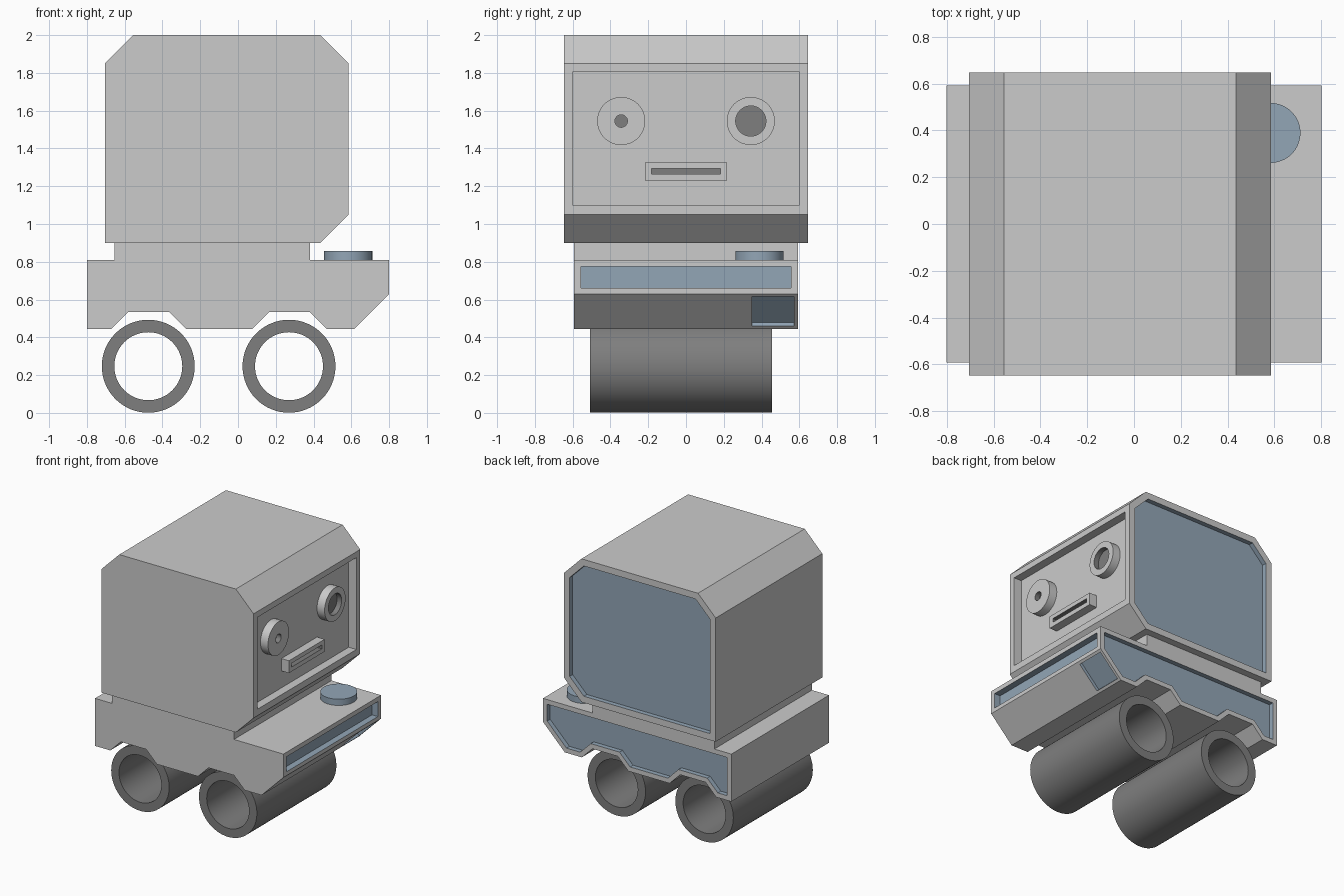
import bpy, bmesh, math
from mathutils import Matrix

if "Cube" in bpy.data.objects:
    bpy.data.objects.remove(bpy.data.objects["Cube"])


def material(name, color):
    m = bpy.data.materials.new(name)
    m.diffuse_color = (*color, 1)
    m.use_nodes = True
    m.node_tree.nodes["Principled BSDF"].inputs["Base Color"].default_value = m.diffuse_color
    return m


BLUE = material("slate_blue", (0.29, 0.38, 0.47))
DARK = material("dark_grey", (0.21, 0.21, 0.21))


def finish(name, bm, accent=None, all_accent=False):
    """Turn a bmesh into an object; slot 0 is plain grey, slot 1 the accent."""
    bmesh.ops.recalc_face_normals(bm, faces=bm.faces)
    if all_accent:
        for f in bm.faces:
            f.material_index = 1
    mesh = bpy.data.meshes.new(name)
    bm.to_mesh(mesh)
    bm.free()
    mesh.materials.append(None)
    if accent:
        mesh.materials.append(accent)
    ob = bpy.data.objects.new(name, mesh)
    bpy.context.collection.objects.link(ob)
    return ob


def smooth(ob):
    bpy.ops.object.select_all(action='DESELECT')
    ob.select_set(True)
    bpy.context.view_layer.objects.active = ob
    bpy.ops.object.shade_smooth_by_angle(angle=math.radians(30))


def shell(name, profile, half, rim, depth):
    """Extrude an x-z profile along y and sink a blue panel in the back."""
    bm = bmesh.new()
    face = bm.faces.new([bm.verts.new((x, -half, z)) for x, z in profile])
    ext = bmesh.ops.extrude_face_region(bm, geom=[face], use_keep_orig=True)
    bmesh.ops.translate(bm, vec=(0, 2 * half, 0),
                        verts=[v for v in ext["geom"] if isinstance(v, bmesh.types.BMVert)])
    bmesh.ops.recalc_face_normals(bm, faces=bm.faces)
    back = next(f for f in bm.faces if f.normal.y > 0.9)
    bmesh.ops.inset_region(bm, faces=[back], thickness=rim, use_even_offset=True)
    walls = bmesh.ops.inset_region(bm, faces=[back], thickness=0.0001, depth=-depth,
                                   use_even_offset=True)["faces"]
    for f in [back] + walls:
        f.material_index = 1
    return finish(name, bm, BLUE)


def box(name, lo, hi, accent=None):
    bm = bmesh.new()
    bmesh.ops.create_cube(bm, size=1)
    for v in bm.verts:
        v.co = [l + (c + 0.5) * (h - l) for l, h, c in zip(lo, hi, v.co)]
    return finish(name, bm, accent, accent is not None)


def cylinder(name, centre, r, length, axis, accent=None):
    rot = {'x': Matrix.Rotation(math.pi / 2, 4, 'Y'),
           'y': Matrix.Rotation(math.pi / 2, 4, 'X'),
           'z': Matrix.Identity(4)}[axis]
    bm = bmesh.new()
    bmesh.ops.create_cone(bm, cap_ends=True, segments=64, radius1=r, radius2=r,
                          depth=length, matrix=Matrix.Translation(centre) @ rot)
    return finish(name, bm, accent, accent is not None)


def cut(ob, cutter):
    """Subtract the cutter, keeping its material on the cut faces."""
    if len(ob.data.materials) < len(cutter.data.materials):
        ob.data.materials.append(cutter.data.materials[1])
    mod = ob.modifiers.new("cut", 'BOOLEAN')
    mod.operation, mod.solver, mod.object = 'DIFFERENCE', 'EXACT', cutter
    bpy.ops.object.select_all(action='DESELECT')
    ob.select_set(True)
    bpy.context.view_layer.objects.active = ob
    bpy.ops.object.modifier_apply(modifier=mod.name)
    bpy.data.objects.remove(cutter)


FRONT, FLOOR = 0.585, 0.52     # face plane and recessed face floor

# head with recessed face
head = shell("head", [(-0.705, 0.9), (0.435, 0.9), (FRONT, 1.05), (FRONT, 1.85),
                      (0.435, 2.0), (-0.555, 2.0), (-0.705, 1.85)], 0.647, 0.05, 0.036)
cut(head, box("face_cutter", (FLOOR, -0.6, 1.10), (0.8, 0.6, 1.805)))

# eyes with pupils of different size
for side, y, r in (("left", -0.343, 0.033), ("right", 0.343, 0.08)):
    eye = cylinder(side + "_eye", ((FLOOR + FRONT) / 2 - 0.001, y, 1.545), 0.127,
                   FRONT - FLOOR, 'x')
    cut(eye, cylinder("pupil_cutter", (0.595, y, 1.545), r, 0.1, 'x', DARK))
    smooth(eye)

# mouth with slot
mouth = box("mouth", (FLOOR - 0.001, -0.216, 1.23), (FRONT - 0.001, 0.216, 1.325))
cut(mouth, box("slot_cutter", (0.545, -0.183, 1.264), (0.7, 0.183, 1.293), DARK))

# neck
box("neck", (-0.655, -0.592, 0.80), (0.38, 0.592, 0.905))

# hull with wheel arches
arch = [(-0.195, 0.445), (-0.105, 0.535), (0.11, 0.535), (0.2, 0.445)]
hull = shell("hull", [(-0.8, 0.445)] + [(c + x, z) for c in (-0.475, 0.27) for x, z in arch]
             + [(0.615, 0.445), (0.8, 0.63), (0.8, 0.81), (-0.8, 0.81)], 0.592, 0.036, 0.036)

# front grille recess
cut(hull, box("grille_cutter", (0.75, -0.555, 0.66), (0.9, 0.555, 0.775), BLUE))

# small hatch recess on the slanted nose
hatch = box("hatch_cutter", (-0.025, -0.111, -0.11), (0.1, 0.111, 0.11), BLUE)
hatch.data.transform(Matrix.Translation((0.7075, 0.46, 0.5375))
                     @ Matrix.Rotation(math.pi / 4, 4, 'Y'))
cut(hull, hatch)

# button on the bonnet
smooth(cylinder("button", (0.583, 0.389, 0.833), 0.128, 0.05, 'z', BLUE))

# wide hollow rollers
for side, x in (("rear", -0.475), ("front", 0.27)):
    roller = cylinder(side + "_roller", (x, -0.026, 0.247), 0.246, 0.964, 'y', DARK)
    cut(roller, cylinder("bore_cutter", (x, -0.026, 0.247), 0.18, 1.2, 'y', DARK))
    smooth(roller)
